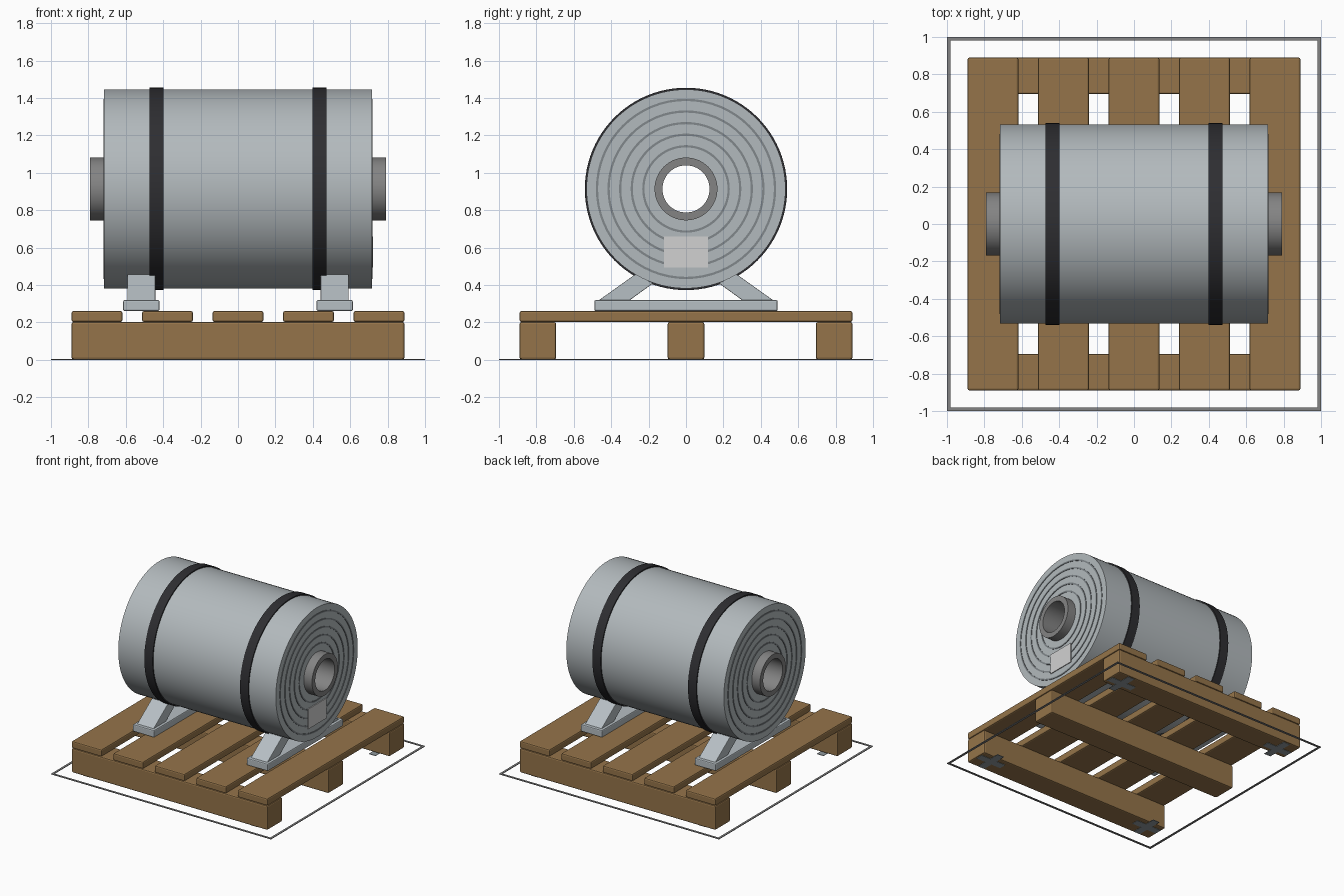
import bpy, bmesh, math

if "Cube" in bpy.data.objects:
    bpy.data.objects.remove(bpy.data.objects["Cube"])

ROLL_Z = 0.914   # height of the roll axis


def material(name, rgb):
    m = bpy.data.materials.new(name)
    m.diffuse_color = (*rgb, 1)
    m.use_nodes = True
    m.node_tree.nodes["Principled BSDF"].inputs["Base Color"].default_value = m.diffuse_color
    return m


WOOD = material("pallet wood", (0.30, 0.175, 0.068))
SHEET = material("sheet grey", (0.45, 0.49, 0.51))
SADDLE = material("saddle grey", (0.47, 0.52, 0.55))
GROOVE = material("layer line grey", (0.22, 0.245, 0.26))
CORE = material("core grey", (0.23, 0.23, 0.23))
STRAP = material("strap black", (0.027, 0.027, 0.031))
LABEL = material("label white", (0.64, 0.64, 0.64))
PAD = material("pad grey", (0.28, 0.32, 0.34))


def finish(name, bm, mat, bevel=0):
    bmesh.ops.recalc_face_normals(bm, faces=bm.faces)
    me = bpy.data.meshes.new(name)
    bm.to_mesh(me)
    bm.free()
    me.materials.append(mat)
    ob = bpy.data.objects.new(name, me)
    bpy.context.collection.objects.link(ob)
    if bevel:
        mod = ob.modifiers.new("soft edges", 'BEVEL')
        mod.width, mod.segments = bevel, 2
    return ob


def box(name, x, y, z, mat, bevel=0):
    """Box from (min, max) ranges."""
    bm = bmesh.new()
    bmesh.ops.create_cube(bm, size=1)
    for v in bm.verts:
        v.co = [(a + b) / 2 + c * (b - a) for c, (a, b) in zip(v.co, (x, y, z))]
    return finish(name, bm, mat, bevel)


def prism(name, outline, x0, x1, mat):
    """Extrude a (y, z) outline along x."""
    bm = bmesh.new()
    face = bm.faces.new([bm.verts.new((x0, y, z)) for y, z in outline])
    new = bmesh.ops.extrude_face_region(bm, geom=[face])["geom"]
    bmesh.ops.translate(bm, vec=(x1 - x0, 0, 0),
                        verts=[v for v in new if isinstance(v, bmesh.types.BMVert)])
    return finish(name, bm, mat, 0.004)


def tube(name, x0, x1, r_in, r_out, mat, n=96):
    """Hollow cylinder around the roll axis."""
    bm = bmesh.new()
    loops = []
    for x, r in ((x0, r_in), (x0, r_out), (x1, r_out), (x1, r_in)):
        loops.append([bm.verts.new((x, r * math.cos(i * math.tau / n),
                                    ROLL_Z + r * math.sin(i * math.tau / n)))
                      for i in range(n)])
    for k in range(4):
        a, b = loops[k], loops[(k + 1) % 4]
        for i in range(n):
            j = (i + 1) % n
            bm.faces.new((a[i], a[j], b[j], b[i]))
    ob = finish(name, bm, mat)
    bpy.ops.object.select_all(action='DESELECT')
    ob.select_set(True)
    bpy.context.view_layer.objects.active = ob
    bpy.ops.object.shade_smooth_by_angle(angle=math.radians(35))
    return ob


# Pallet: three runners under five deck boards
for y in (-0.792, 0, 0.792):
    box("runner", (-0.89, 0.89), (y - 0.098, y + 0.098), (0.003, 0.202), WOOD, 0.01)
for i in range(-2, 3):
    x = i * 0.377
    box("deck_board", (x - 0.136, x + 0.136), (-0.89, 0.89), (0.203, 0.261), WOOD, 0.01)

# Roll with its core tube
tube("sheet_roll", -0.716, 0.716, 0.16, 0.532, SHEET)
tube("core_tube", -0.79, 0.79, 0.126, 0.168, CORE, 64)

for s in (-1, 1):
    # Layer lines on the roll end
    for i in range(5):
        r = 0.228 + i * 0.062
        tube("layer_line", s * 0.712, s * 0.720, r - 0.006, r + 0.006, GROOVE, 64)
    # Strap
    tube("strap", s * 0.435 - 0.038, s * 0.435 + 0.038, 0.52, 0.541, STRAP)
    # Saddle with two sloping wedges
    x = s * 0.517
    box("saddle_base", (x - 0.097, x + 0.097), (-0.49, 0.49), (0.261, 0.32), SADDLE, 0.008)
    for t in (-1, 1):
        outline = [(0.47, 0.316), (0.272, 0.457), (0.175, 0.41), (0.305, 0.316)]
        prism("saddle_wedge", [(t * y, z) for y, z in outline], x - 0.075, x + 0.075, SADDLE)

# Label on the right end
box("label", (0.714, 0.7225), (-0.118, 0.118), (0.495, 0.66), LABEL)

# Cross-shaped floor pads under the pallet corners
for cx in (-0.765, 0.765):
    for cy in (-0.765, 0.765):
        box("floor_pad_long", (cx - 0.115, cx + 0.115), (cy - 0.03, cy + 0.03), (0, 0.004), PAD)
        for t in (-1, 1):
            box("floor_pad_arm", (cx - 0.03, cx + 0.03),
                sorted((cy + t * 0.03, cy + t * 0.115)), (0, 0.004), PAD)

# Floor marking frame
for s in (-1, 1):
    edge = sorted((s * 0.982, s * 1.0))
    box("floor_frame_side", edge, (-1, 1), (0, 0.005), CORE)
    box("floor_frame_end", (-0.982, 0.982), edge, (0, 0.005), CORE)
